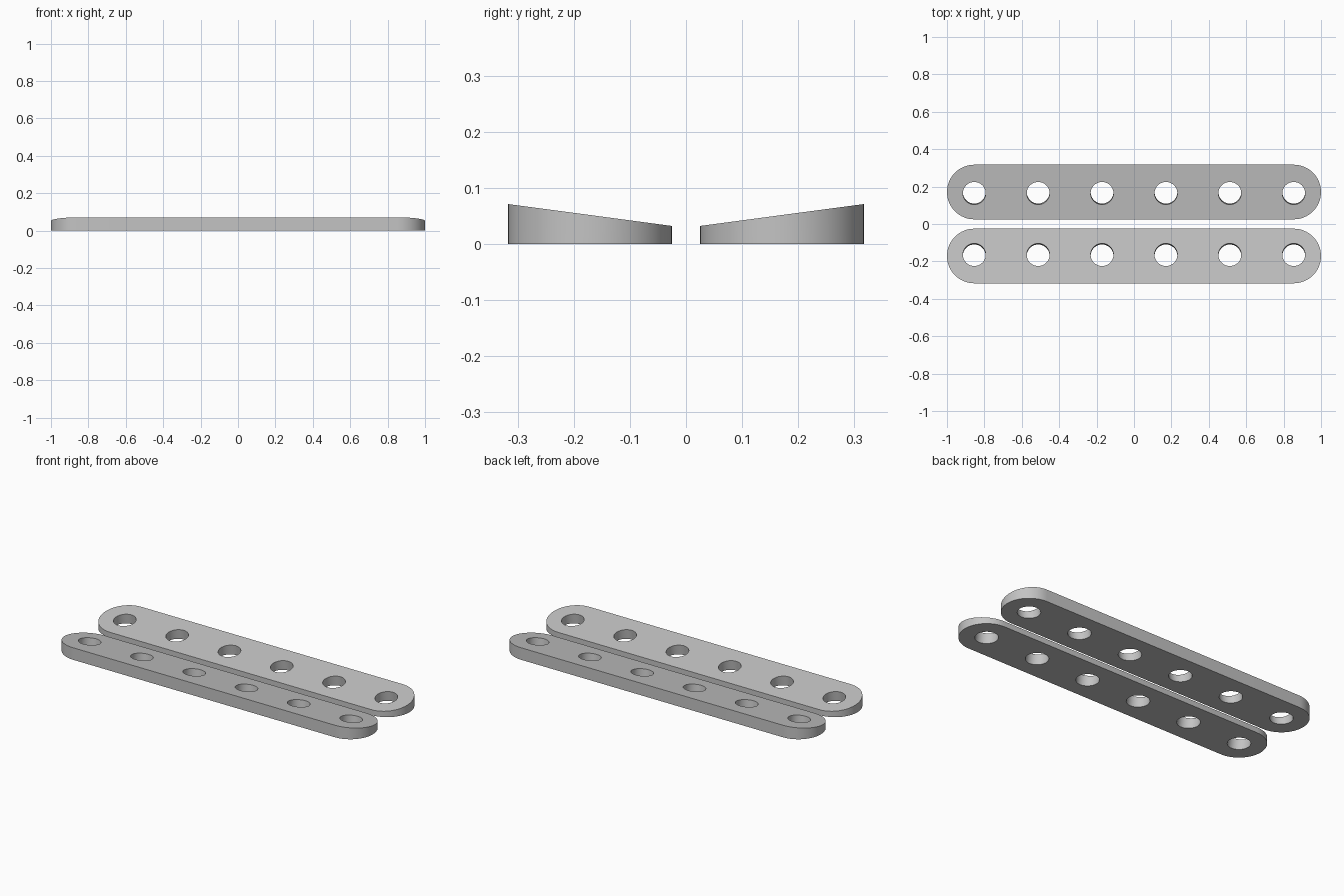
import bpy, bmesh, math
from mathutils import Matrix, Vector

if "Cube" in bpy.data.objects:
    bpy.data.objects.remove(bpy.data.objects["Cube"])

RADIUS, CENTRE_Y = 0.146, 0.171      # half width of a bar, offset from the middle
LOW, HIGH = 0.032, 0.071             # thickness at inner and outer edge
HOLE_R, HOLE_X, HOLES = 0.061, 0.854, 6
SEG = 32                             # segments per rounded end
SLOPE = math.atan((HIGH - LOW) / (2 * RADIUS))

grey = bpy.data.materials.new("plain grey")
grey.diffuse_color = (0.55, 0.55, 0.55, 1)
grey.use_nodes = True
grey.node_tree.nodes["Principled BSDF"].inputs["Base Color"].default_value = grey.diffuse_color


def make_object(name, bm):
    bmesh.ops.recalc_face_normals(bm, faces=bm.faces)
    mesh = bpy.data.meshes.new(name)
    bm.to_mesh(mesh)
    bm.free()
    mesh.materials.append(grey)
    obj = bpy.data.objects.new(name, mesh)
    bpy.context.collection.objects.link(obj)
    return obj


def wedge_bar(name, side):
    # Rounded bar outline, extruded and sloped down towards the middle
    bm = bmesh.new()
    outline = []
    for end in (1, -1):
        for i in range(SEG + 1):
            a = -math.pi / 2 + math.pi * i / SEG
            x = end * (1 - RADIUS + RADIUS * math.cos(a))
            y = side * CENTRE_Y + end * RADIUS * math.sin(a)
            outline.append(bm.verts.new((x, y, 0)))
    base = bm.faces.new(outline)
    top = bmesh.ops.extrude_face_region(bm, geom=[base], use_keep_orig=True)
    for v in top["geom"]:
        if isinstance(v, bmesh.types.BMVert):
            t = (side * v.co.y - CENTRE_Y + RADIUS) / (2 * RADIUS)
            v.co.z = LOW + (HIGH - LOW) * t
    bar = make_object(name, bm)

    # Row of holes square to the sloped top
    bm = bmesh.new()
    for i in range(HOLES):
        x = -HOLE_X + 2 * HOLE_X * i / (HOLES - 1)
        place = (Matrix.Translation(Vector((x, side * CENTRE_Y, 0)))
                 @ Matrix.Rotation(side * SLOPE, 4, 'X'))
        bmesh.ops.create_cone(bm, cap_ends=True, segments=48, radius1=HOLE_R,
                              radius2=HOLE_R, depth=0.4, matrix=place)
    cutter = make_object("hole_cutter", bm)
    cutter.hide_render = True

    cut = bar.modifiers.new("holes", 'BOOLEAN')
    cut.operation, cut.solver, cut.object = 'DIFFERENCE', 'EXACT', cutter
    bpy.ops.object.select_all(action='DESELECT')
    bpy.context.view_layer.objects.active = bar
    bar.select_set(True)
    bpy.ops.object.modifier_apply(modifier=cut.name)
    bpy.data.objects.remove(cutter)
    bpy.ops.object.shade_smooth_by_angle(angle=math.radians(30))


wedge_bar("front_wedge_bar", -1)
wedge_bar("back_wedge_bar", 1)
